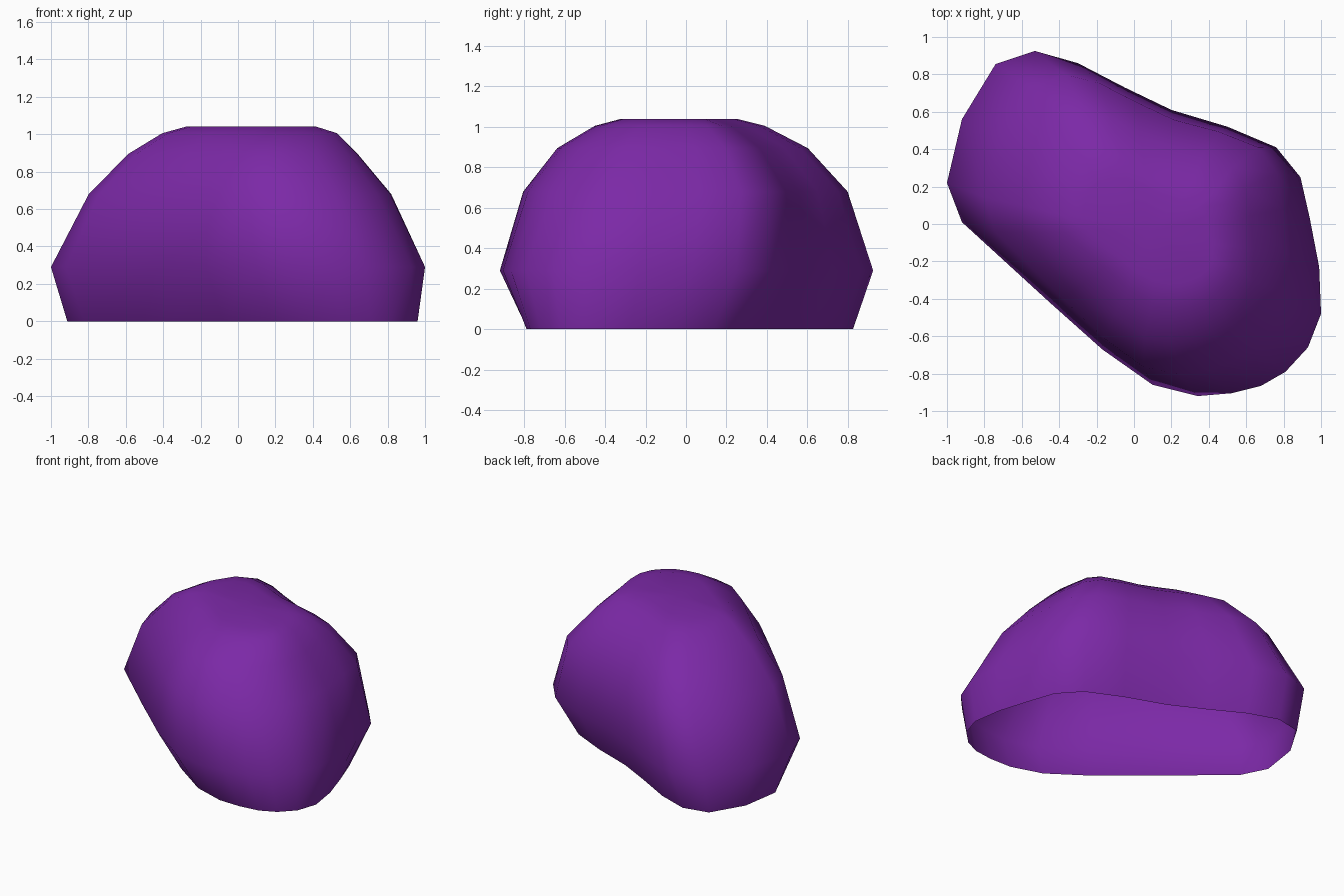
import bpy, bmesh

if "Cube" in bpy.data.objects:
    bpy.data.objects.remove(bpy.data.objects["Cube"])

# Widest outline of the boulder, seen from above
outline = [(-1, .22), (-.92, .01), (-.45, -.42), (-.17, -.67), (.10, -.86),
           (.34, -.92), (.52, -.905), (.68, -.865), (.81, -.79), (.93, -.66),
           (1, -.48), (.99, -.23), (.94, .03), (.89, .25), (.76, .41),
           (.50, .52), (.20, .61), (-.05, .73), (-.30, .86), (-.53, .925),
           (-.74, .855), (-.92, .56)]

# Levels: height, x scale, y scale, diagonal stretch, x shift, y shift
levels = [(0, .905, .83, -.09, .012, .01),
          (.29, 1, 1, 0, 0, 0),
          (.68, .825, .895, .055, .015, 0),
          (.895, .625, .69, .04, .03, -.015),
          (1.005, .475, .465, .02, .065, -.03),
          (1.04, .35, .31, 0, .07, -.035)]

# Boulder shell, open underneath with a flat crown
bm = bmesh.new()
rings = [[bm.verts.new((x * sx + y * k + ox, y * sy + x * k + oy, z))
          for x, y in outline]
         for z, sx, sy, k, ox, oy in levels]
n = len(outline)
for low, high in zip(rings, rings[1:]):
    for i in range(n):
        j = (i + 1) % n
        bm.faces.new((low[i], low[j], high[j], high[i]))
crown = bm.faces.new(rings[-1])
bmesh.ops.poke(bm, faces=[crown])
for f in bm.faces:
    f.smooth = True

mesh = bpy.data.meshes.new("boulder")
bm.to_mesh(mesh)
bm.free()
boulder = bpy.data.objects.new("boulder", mesh)
bpy.context.collection.objects.link(boulder)

# Purple stone
stone = bpy.data.materials.new("purple_stone")
stone.diffuse_color = (.2, .022, .385, 1)
stone.use_nodes = True
stone.node_tree.nodes["Principled BSDF"].inputs["Base Color"].default_value = stone.diffuse_color
mesh.materials.append(stone)
